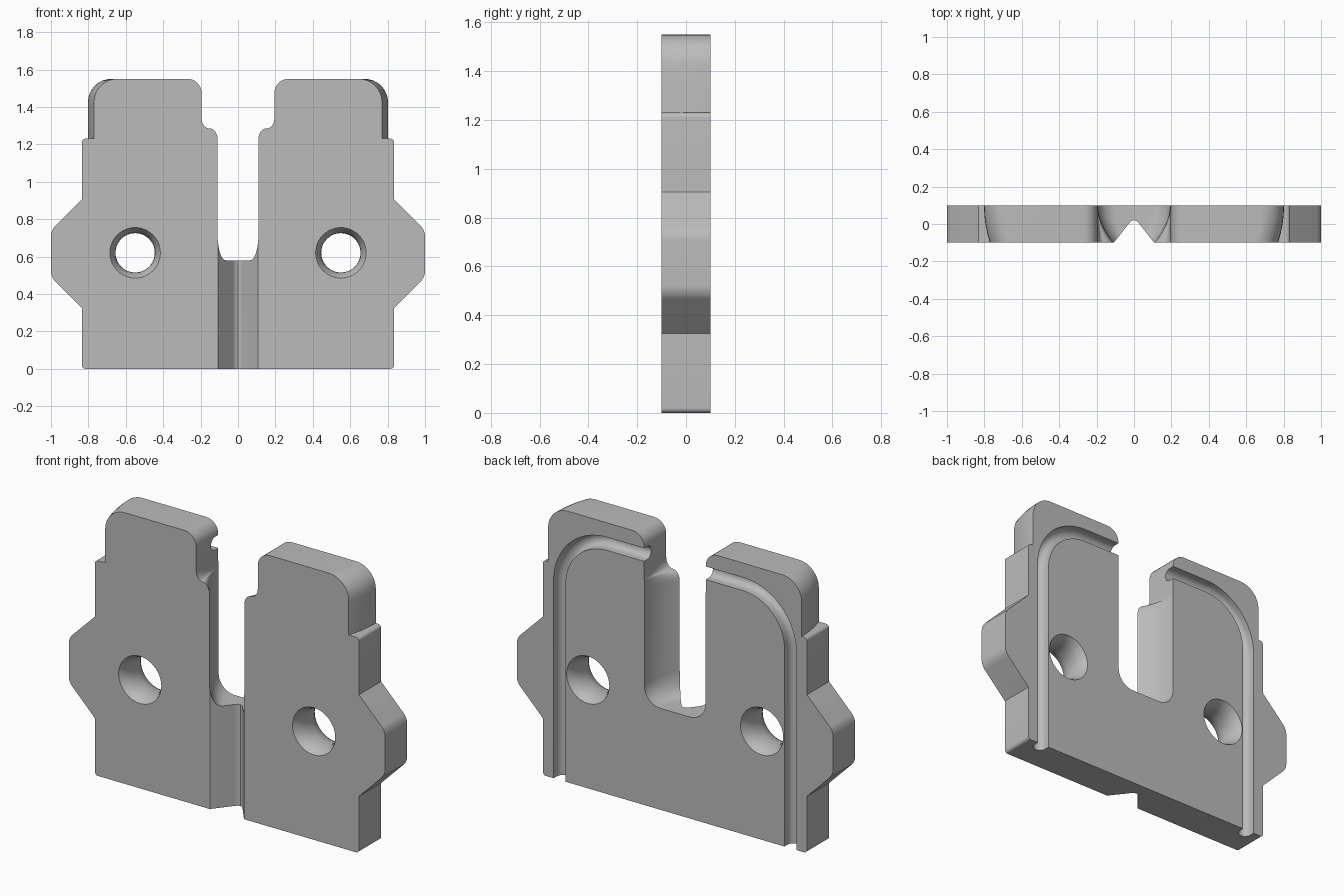
import bpy, bmesh
from math import sin, cos, pi, radians
from mathutils import Vector

if "Cube" in bpy.data.objects:
    bpy.data.objects.remove(bpy.data.objects["Cube"])

grey = bpy.data.materials.new("plain grey")
grey.use_nodes = True
grey.diffuse_color = (0.5, 0.5, 0.5, 1)
grey.node_tree.nodes["Principled BSDF"].inputs["Base Color"].default_value = (0.5, 0.5, 0.5, 1)


def loft(name, rings):
    """Closed solid skinned through rings of equal point count."""
    bm = bmesh.new()
    rows = [[bm.verts.new(p) for p in ring] for ring in rings]
    n = len(rows[0])
    for a, b in zip(rows, rows[1:]):
        for i in range(n):
            j = (i + 1) % n
            bm.faces.new((a[i], a[j], b[j], b[i]))
    bm.faces.new(rows[0])
    bm.faces.new(rows[-1])
    bmesh.ops.recalc_face_normals(bm, faces=bm.faces)
    mesh = bpy.data.meshes.new(name)
    bm.to_mesh(mesh)
    bm.free()
    mesh.materials.append(grey)
    obj = bpy.data.objects.new(name, mesh)
    bpy.context.collection.objects.link(obj)
    return obj


def round_corners(corners, steps=8):
    """Corners are (x, z, setback before, setback after)."""
    pts = []
    for i, (x, z, la, lb) in enumerate(corners):
        p = Vector((x, z))
        if la == 0:
            pts.append(p)
            continue
        a = (Vector(corners[i - 1][:2]) - p).normalized() * la
        b = (Vector(corners[(i + 1) % len(corners)][:2]) - p).normalized() * lb
        for k in range(steps + 1):
            t = k / steps * pi / 2
            pts.append(p + a * (1 - sin(t)) + b * (1 - cos(t)))
    return pts


def plate_outline(t):
    """Outline at depth t, from 0 at the front to 1 at the back."""
    slot, wide = 0.11 + 0.083 * (1 - (1 - t) ** 1.9), 0.195
    step = (wide - slot) / 2
    shoulder = 0.77 + 0.032 * (1 - (1 - t) ** 2)
    half = [
        (slot, 0.58, 0.08 + 0.02 * t, 0.14 - 0.04 * t),
        (slot, 1.285, 0.055, step),
        (wide, 1.285, step, 0.055),
        (wide, 1.55, 0.075, 0.075),
        (shoulder, 1.55, 0.125, 0.125),
        (shoulder, 1.23, 0, 0),
        (0.835, 1.23, 0.02, 0.02),
        (0.835, 0.905, 0, 0),
        (1, 0.74, 0.03, 0.03),
        (1, 0.49, 0.03, 0.03),
        (0.835, 0.325, 0, 0),
        (0.835, 0, 0.02, 0.02),
    ]
    other = [(-x, z, b, a) for x, z, a, b in reversed(half)]
    return round_corners(half + other)


# Slotted plate with flared slot and curved upper shoulders
N = 8
plate = loft("slotted_plate", [
    [(p.x, -0.1 + 0.2 * k / N, p.y) for p in plate_outline(k / N)] for k in range(N + 1)])

cutters = []

# Vertical vee channel below the slot, on the front
vee = [(-0.126, -0.12), (-0.108, -0.1), (-0.025, 0.005), (-0.013, 0.017), (0, 0.021),
       (0.013, 0.017), (0.025, 0.005), (0.108, -0.1), (0.126, -0.12)]
cutters.append(loft("vee_cutter", [[(x, y, z) for x, y in vee] for z in (-0.1, 0.8)]))

for side in (1, -1):
    # Bolt hole flaring toward both faces
    rings = []
    for k in range(-6, 7):
        y = k * 0.02
        r = 0.105 + 0.03 * (abs(y) / 0.1) ** 2.5
        rings.append([(side * 0.55 + r * cos(a * pi / 24), y, 0.62 + r * sin(a * pi / 24))
                      for a in range(48)])
    cutters.append(loft("hole_cutter", rings))

    # Round-bottomed cord groove on the back
    section = [(-0.0375, 0.12)]
    section += [(-0.0375 * cos(k * pi / 12), 0.072 - 0.0375 * sin(k * pi / 12)) for k in range(13)]
    section += [(0.0375, 0.12)]
    path = [(0.73, -0.1, 0)]
    path += [(0.43 + 0.3 * cos(k * pi / 32), 1.13 + 0.3 * sin(k * pi / 32), k * pi / 32)
             for k in range(17)]
    path += [(0.1, 1.43, pi / 2)]
    cutters.append(loft("groove_cutter", [
        [(side * (x + s * cos(a)), y, z + s * sin(a)) for s, y in section] for x, z, a in path]))

bpy.context.view_layer.objects.active = plate
for cutter in cutters:
    cutter.hide_render = True
    mod = plate.modifiers.new("cut", "BOOLEAN")
    mod.operation = "DIFFERENCE"
    mod.solver = "EXACT"
    mod.object = cutter
    bpy.ops.object.modifier_apply(modifier=mod.name)
for cutter in cutters:
    bpy.data.objects.remove(cutter)

bpy.ops.object.select_all(action="DESELECT")
plate.select_set(True)
bpy.ops.object.shade_smooth_by_angle(angle=radians(30))
